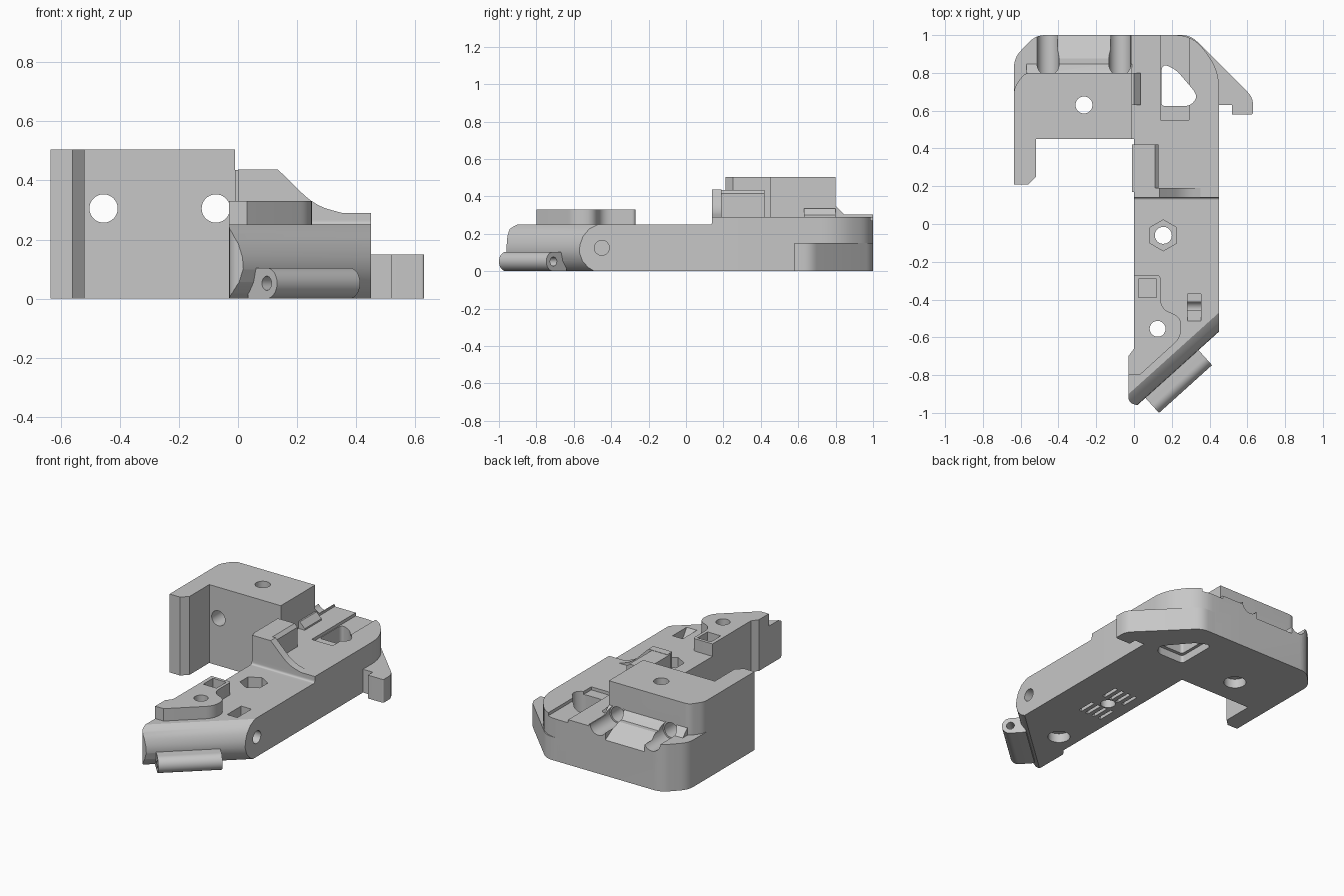
import bpy, bmesh, math
from mathutils import Matrix, Vector

if "Cube" in bpy.data.objects:
    bpy.data.objects.remove(bpy.data.objects["Cube"], do_unlink=True)

grey = bpy.data.materials.new("plain grey")
grey.use_nodes = True
COLOUR = (0.57, 0.57, 0.57, 1)
grey.diffuse_color = COLOUR
grey.node_tree.nodes["Principled BSDF"].inputs["Base Color"].default_value = COLOUR


def frame(x, y, z, origin=(0, 0, 0)):
    m = Matrix((x, y, z)).transposed().to_4x4()
    m.translation = Vector(origin)
    return m


UP = Matrix.Identity(4)                                  # profile in x, y
ALONG_X = frame((0, 1, 0), (0, 0, 1), (1, 0, 0))         # profile in y, z
ALONG_Y = frame((1, 0, 0), (0, 0, 1), (0, -1, 0))        # profile in x, z; runs to -y
A = math.radians(42)
S, C = math.sin(A), math.cos(A)
DIAGONAL = frame((S, -C, 0), (0, 0, 1), (-C, -S, 0), (0.45, -0.57, 0))


def rounded(points, steps=6):
    """Corners given as (x, y, r) are rounded off, never past the middle of an edge."""
    out = []
    for i, p in enumerate(points):
        here = Vector(p[:2])
        if len(p) == 2:
            out.append(here)
            continue
        before = Vector(points[i - 1][:2]) - here
        after = Vector(points[(i + 1) % len(points)][:2]) - here
        a = here + before.normalized() * min(p[2], 0.45 * before.length)
        b = here + after.normalized() * min(p[2], 0.45 * after.length)
        for k in range(steps + 1):
            t = k / steps
            out.append(a * (1 - t) ** 2 + here * 2 * t * (1 - t) + b * t * t)
    return out


def prism(name, points, low, high, matrix=UP):
    bm = bmesh.new()
    face = bm.faces.new([bm.verts.new((p[0], p[1], low)) for p in rounded(points)])
    top = bmesh.ops.extrude_face_region(bm, geom=[face])["geom"]
    bmesh.ops.translate(bm, vec=(0, 0, high - low),
                        verts=[v for v in top if isinstance(v, bmesh.types.BMVert)])
    bmesh.ops.recalc_face_normals(bm, faces=bm.faces)
    bm.transform(matrix)
    mesh = bpy.data.meshes.new(name)
    bm.to_mesh(mesh)
    bm.free()
    mesh.materials.append(grey)
    ob = bpy.data.objects.new(name, mesh)
    bpy.context.collection.objects.link(ob)
    return ob


def circle(x, y, r, n=32, turn=0.05):
    return [(x + r * math.cos(math.tau * i / n + turn),
             y + r * math.sin(math.tau * i / n + turn)) for i in range(n)]


def rect(x0, y0, x1, y1):
    return [(x0, y0), (x1, y0), (x1, y1), (x0, y1)]


def carve(targets, points, low, high, matrix=UP, operation="DIFFERENCE"):
    cutter = prism("cutter", points, low, high, matrix)
    cutter.hide_render = True
    bpy.context.view_layer.update()
    for ob in targets:
        mod = ob.modifiers.new("carve", "BOOLEAN")
        mod.operation, mod.solver, mod.object = operation, "EXACT", cutter
        bpy.context.view_layer.objects.active = ob
        bpy.ops.object.modifier_apply(modifier=mod.name)
    bpy.data.objects.remove(cutter, do_unlink=True)


# Long arm with a rounded diagonal nose
arm = prism("arm", [(0, 0.14), (0, -0.66), (-0.03, -0.7), (-0.03, -0.94, 0.03),
                    (0.01, -0.96, 0.02), (0.06, -0.96), (0.45, -0.6), (0.45, 0.14)], -0.1, 0.5)
carve([arm], [(-2, 0), (-0.06, 0), (-0.035, 0.02), (-0.012, 0.055), (0, 0.1), (-0.002, 0.14),
              (-0.014, 0.185), (-0.038, 0.225), (-0.075, 0.25), (-2, 0.25)],
      -0.9, 1.6, DIAGONAL, "INTERSECT")

# Raised pad at the nose
pad = prism("nose_pad", [(0, -0.27), (0.14, -0.27, 0.02), (0.14, -0.45, 0.06),
                         (0.25, -0.49, 0.06), (0.25, -0.6, 0.05), (0.03, -0.8),
                         (-0.03, -0.8), (-0.03, -0.7), (0, -0.66)], 0.24, 0.33)

# Hinge rod on the diagonal
R = 0.052
arc = [(0.055 + R * math.sin(t * math.pi / 16), R + R * math.cos(t * math.pi / 16))
       for t in range(17)]
rod = prism("hinge_rod", [(-0.04, 2 * R)] + arc + [(-0.04, 0)], 0.146, 0.524, DIAGONAL)
carve([rod], circle(0.055, R, 0.024), 0, 0.7, DIAGONAL)

# Rear deck, step and side wing
deck = prism("rear_deck", [(-0.01, 0.45), (0, 0.45), (0, 0.14), (0.45, 0.14), (0.45, 0.82, 0.1),
                           (0.31, 1, 0.09), (-0.01, 1)], 0, 0.29)
prism("step_fillet", [(0.15, 0.24), (0.11, 0.25), (0.14, 0.25, 0.025),
                      (0.14, 0.285), (0.15, 0.285)], 0, 0.45, ALONG_X)
prism("side_wing", [(0.2, 1), (0.3, 1, 0.05), (0.63, 0.67, 0.04), (0.63, 0.58, 0.01),
                    (0.52, 0.58), (0.52, 0.63), (0.4, 0.63), (0.34, 0.85)], 0, 0.15)

# Stop block with a sloping gusset
prism("stop_block", [(-0.01, 0.27), (0.13, 0.27), (0.13, 0.415), (0.11, 0.435),
                     (-0.01, 0.435)], -0.42, -0.17, ALONG_Y)
prism("gusset", [(0, 0.27), (0, 0.437), (0.135, 0.437), (0.26, 0.315, 0.06),
                 (0.37, 0.285), (0.37, 0.27)], -0.19, -0.14, ALONG_Y)
prism("deck_wedge", [(-0.01, 0.27), (-0.01, 0.335), (0, 0.335), (0.035, 0.3),
                     (0.035, 0.27)], -0.8, -0.63, ALONG_Y)

# Clamp block with its leg, and the rear flange
block = prism("clamp_block", [(-0.635, 0.21), (-0.56, 0.21), (-0.52, 0.25), (-0.52, 0.45),
                              (-0.01, 0.45), (-0.01, 0.8), (-0.58, 0.8, 0.03),
                              (-0.635, 0.72, 0.03)], 0, 0.505)
flange = prism("rear_flange", [(-0.01, 0.7), (-0.01, 1), (-0.52, 1, 0.05),
                               (-0.635, 0.88, 0.05), (-0.635, 0.7)], 0, 0.303)
ledge = prism("flange_ledge", [(0.78, 0.2), (0.78, 0.35), (0.8, 0.35), (0.85, 0.3),
                               (0.85, 0.2)], -0.57, -0.01, ALONG_X)

# Rod holes, their open channels and the sloping saddle between them
for x in (-0.455, -0.075):
    carve([block], circle(x, 0.305, 0.048), -0.9, -0.3, ALONG_Y)
    carve([flange, ledge], circle(x, 0.305, 0.058), -1.1, -0.6, ALONG_Y)
carve([flange, ledge], [(0.795, 0.35), (1.05, 0.2), (1.05, 0.4), (0.795, 0.4)],
      -0.405, -0.125, ALONG_X)

# Screw holes with wider mouths underneath
carve([block, flange], circle(-0.265, 0.63, 0.045), -0.1, 0.6)
carve([block], circle(-0.265, 0.63, 0.067), -0.1, 0.06)
carve([arm, pad], circle(0.125, -0.555, 0.042), -0.1, 0.6)
carve([arm], circle(0.125, -0.555, 0.067), -0.1, 0.06)
carve([arm], circle(0.155, -0.06, 0.045), -0.1, 0.6)
carve([arm], circle(0.155, -0.06, 0.082, 6, math.pi / 2), 0.13, 0.6)

# Drop-shaped opening in a shallow groove
drop = [(0.145, 0.625, 0.02), (0.145, 0.85, 0.05), (0.22, 0.82, 0.04),
        (0.34, 0.68, 0.05), (0.3, 0.625, 0.03)]
centre = Vector((0.225, 0.715))
mouth = [(*(centre + (Vector(p[:2]) - centre) * 1.25), p[2]) for p in drop]
carve([deck], rect(0.14, 0.55, 0.29, 1.1), 0.27, 0.4)
carve([deck], drop, -0.1, 0.4)
carve([deck], mouth, -0.1, 0.05)

# Pockets and hinge pin hole
carve([arm, pad], rect(0.025, -0.39, 0.12, -0.29), 0.2, 0.4)
carve([arm], [(-0.52, 0.26), (-0.52, 0.3), (-0.37, 0.3), (-0.37, 0.14), (-0.44, 0.14)],
      0.282, 0.355, ALONG_X)
carve([arm], circle(-0.45, 0.125, 0.04), 0.25, 0.6, ALONG_X)

# Slots underneath
for y in (-0.17, 0.05):
    for i in range(4):
        x = 0.08 + 0.05 * i
        carve([arm], rect(x - 0.011, y - 0.06, x + 0.011, y + 0.06), -0.1, 0.03)

# Smooth shading with sharp creases
bpy.ops.object.select_all(action="DESELECT")
for ob in bpy.context.scene.objects:
    if ob.type == "MESH" and grey.name in ob.data.materials:
        ob.select_set(True)
        bpy.context.view_layer.objects.active = ob
bpy.ops.object.shade_smooth_by_angle(angle=math.radians(30))
